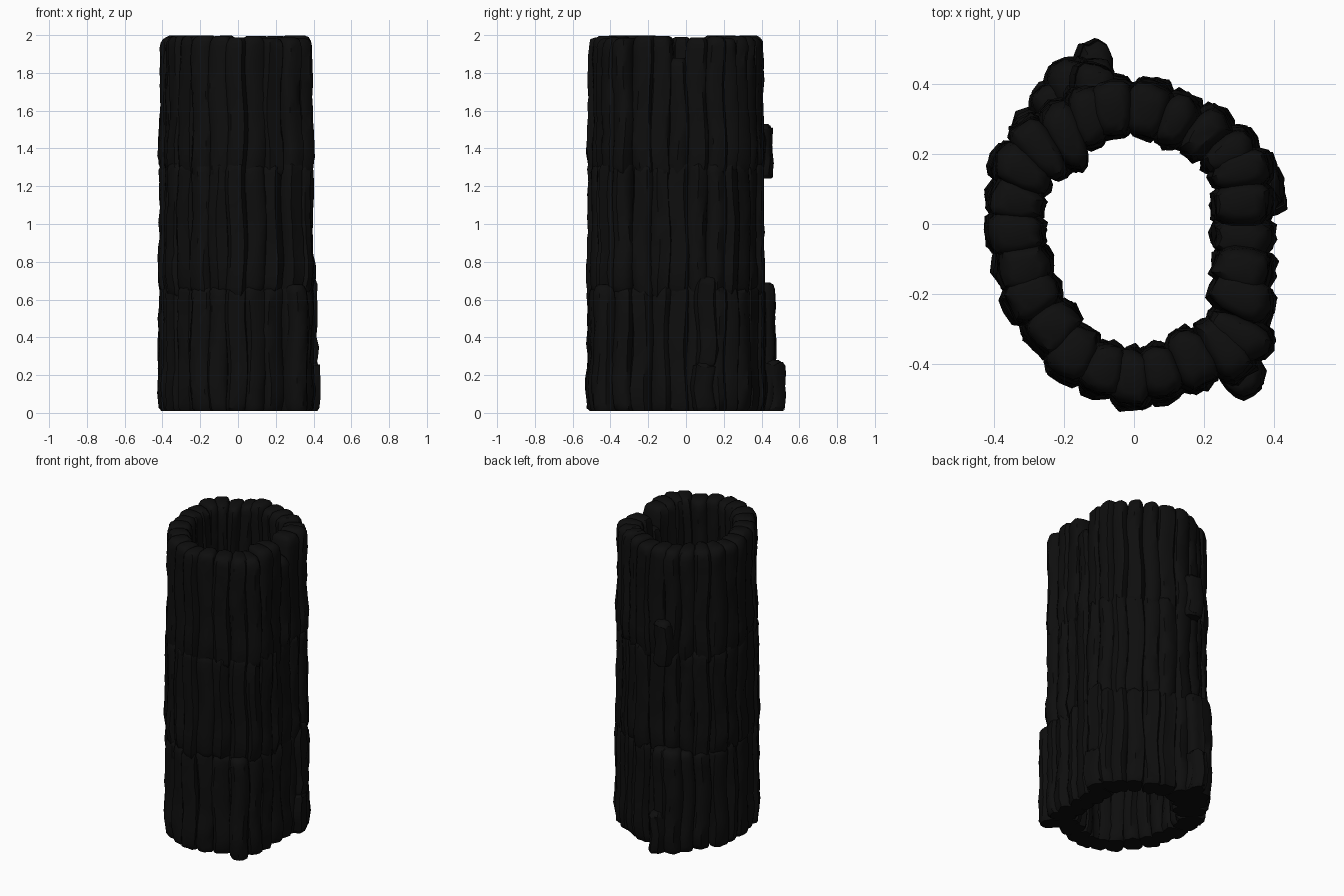
import bpy, bmesh, math, random
from mathutils import Vector

if "Cube" in bpy.data.objects:
    bpy.data.objects.remove(bpy.data.objects["Cube"])

random.seed(7)

charred = bpy.data.materials.new("charred black bark")
charred.diffuse_color = (0.0043, 0.0043, 0.0043, 1)
charred.use_nodes = True
charred.node_tree.nodes["Principled BSDF"].inputs["Base Color"].default_value = charred.diffuse_color

# Plan of the hollow trunk: outer x, y and inner x, y of each bark column
PLAN = [
    (.395, -.04, .23, -.03), (.395, .06, .23, .05), (.39, .17, .225, .13),
    (.34, .25, .20, .17), (.26, .315, .15, .20), (.16, .365, .09, .225),
    (.06, .41, .03, .25), (-.06, .42, -.05, .25), (-.15, .40, -.12, .22),
    (-.24, .34, -.16, .16), (-.33, .30, -.20, .14), (-.395, .20, -.25, .10),
    (-.415, .09, -.26, .05), (-.42, -.02, -.26, -.02), (-.39, -.14, -.24, -.10),
    (-.36, -.25, -.215, -.17), (-.29, -.35, -.18, -.23), (-.21, -.44, -.13, -.30),
    (-.11, -.49, -.07, -.345), (-.01, -.525, 0, -.36), (.10, -.50, .06, -.345),
    (.20, -.465, .12, -.31), (.32, -.44, .19, -.28), (.385, -.36, .22, -.26),
    (.39, -.25, .225, -.18), (.39, -.145, .23, -.11),
]
N = len(PLAN)
SIDES = 14


def bark(bm, outer, inner, w_out, w_in, z0, z1, tip=1.0):
    """One upright lumpy bark slab lofted from rounded wedge sections."""
    mid, half = (outer + inner) / 2, (outer - inner) / 2
    side = Vector((-half.y, half.x)).normalized()
    h = z1 - z0
    steps = [(0, .86), (.015 / h, .97)]
    n = max(4, int(h / .07))
    steps += [(.06 + .86 * k / n, 1) for k in range(n + 1)]
    steps += [(1 - .03 / h, .95), (1 - .01 / h, .8), (1, .55)]
    lump = [random.uniform(-.008, .008) for _ in range(SIDES)]
    sway = random.uniform(0, 6.28)
    rings = []
    for f, s in steps:
        bulge = .012 * math.exp(-((f - .18) / .1) ** 2)
        shift = .008 * math.sin(sway + f * 7)
        narrow = 1 + (tip - 1) * max(0, (f - .5) * 2)
        ring = []
        for k in range(SIDES):
            a = 2 * math.pi * k / SIDES
            c, d = math.cos(a), math.sin(a)
            u = math.copysign(abs(c) ** .7, c) * s          # radial
            v = math.copysign(abs(d) ** .7, d) * s * narrow  # tangential
            w = (w_in + (w_out - w_in) * (u + 1) / 2) / 2
            p = mid + half * u + side * (v * w + shift)
            p += half.normalized() * (c * bulge + lump[k] * s + random.uniform(-.005, .005))
            z = z0 + f * h + (random.uniform(-.012, .012) if 0 < f < 1 and s == 1 else 0)
            ring.append(bm.verts.new((p.x, p.y, z)))
        rings.append(ring)
    for a, b in zip(rings, rings[1:]):
        for k in range(SIDES):
            j = (k + 1) % SIDES
            bm.faces.new((a[k], a[j], b[j], b[k]))
    bm.faces.new(rings[0][::-1])
    bm.faces.new(rings[-1])


def finish(bm, name):
    bmesh.ops.recalc_face_normals(bm, faces=bm.faces)
    me = bpy.data.meshes.new(name)
    bm.to_mesh(me)
    bm.free()
    me.materials.append(charred)
    ob = bpy.data.objects.new(name, me)
    bpy.context.collection.objects.link(ob)
    bpy.ops.object.select_all(action='DESELECT')
    ob.select_set(True)
    bpy.context.view_layer.objects.active = ob
    bpy.ops.object.shade_smooth_by_angle(angle=math.radians(40))


# Three stacked tiers of bark columns, slightly slimmer toward the top
TIERS = [("lower_bark", .01, .69, 0), ("middle_bark", .65, 1.34, .004),
         ("upper_bark", 1.28, 2.0, .01)]
for name, z0, z1, slim in TIERS:
    bm = bmesh.new()
    for i in range(N):
        o, q = Vector(PLAN[i][:2]), Vector(PLAN[i][2:])
        prev, nxt = PLAN[i - 1], PLAN[(i + 1) % N]
        w_out = (Vector(nxt[:2]) - Vector(prev[:2])).length / 2 * 1.22
        w_in = (Vector(nxt[2:]) - Vector(prev[2:])).length / 2 * 1.35
        o -= (o - q).normalized() * slim
        top, tip = z1 - random.uniform(0, .015), 1.0
        if name == "upper_bark":
            if i == 0:                 # broken notch in the rim
                top, tip = 1.88, .9
            elif i in (4, 5):          # split between two columns
                tip = .8
        bottom = z0 if z0 < .1 else z0 - random.uniform(0, .04)
        bark(bm, o, q, w_out, w_in, bottom, top, tip)
    finish(bm, name)

# Loose slabs that flare out from the trunk
FLARES = [
    (-.11, .52, -.13, .38, .09, .12, .01, .28),
    (-.11, .475, -.13, .36, .10, .12, .01, .69),
    (-.20, .46, -.16, .34, .13, .14, .01, .69),
    (-.27, .39, -.20, .29, .10, .12, .01, .67),
    (-.12, .455, -.12, .36, .11, .12, 1.24, 1.53),
    (.43, .10, .33, .08, .12, .13, .01, .27),
    (.415, .12, .33, .10, .12, .13, .25, .72),
    (.34, -.475, .28, -.38, .11, .12, .01, .68),
]
bm = bmesh.new()
for ox, oy, ix, iy, wo, wi, z0, z1 in FLARES:
    bark(bm, Vector((ox, oy)), Vector((ix, iy)), wo, wi, z0, z1)
finish(bm, "flared_bark_slabs")
